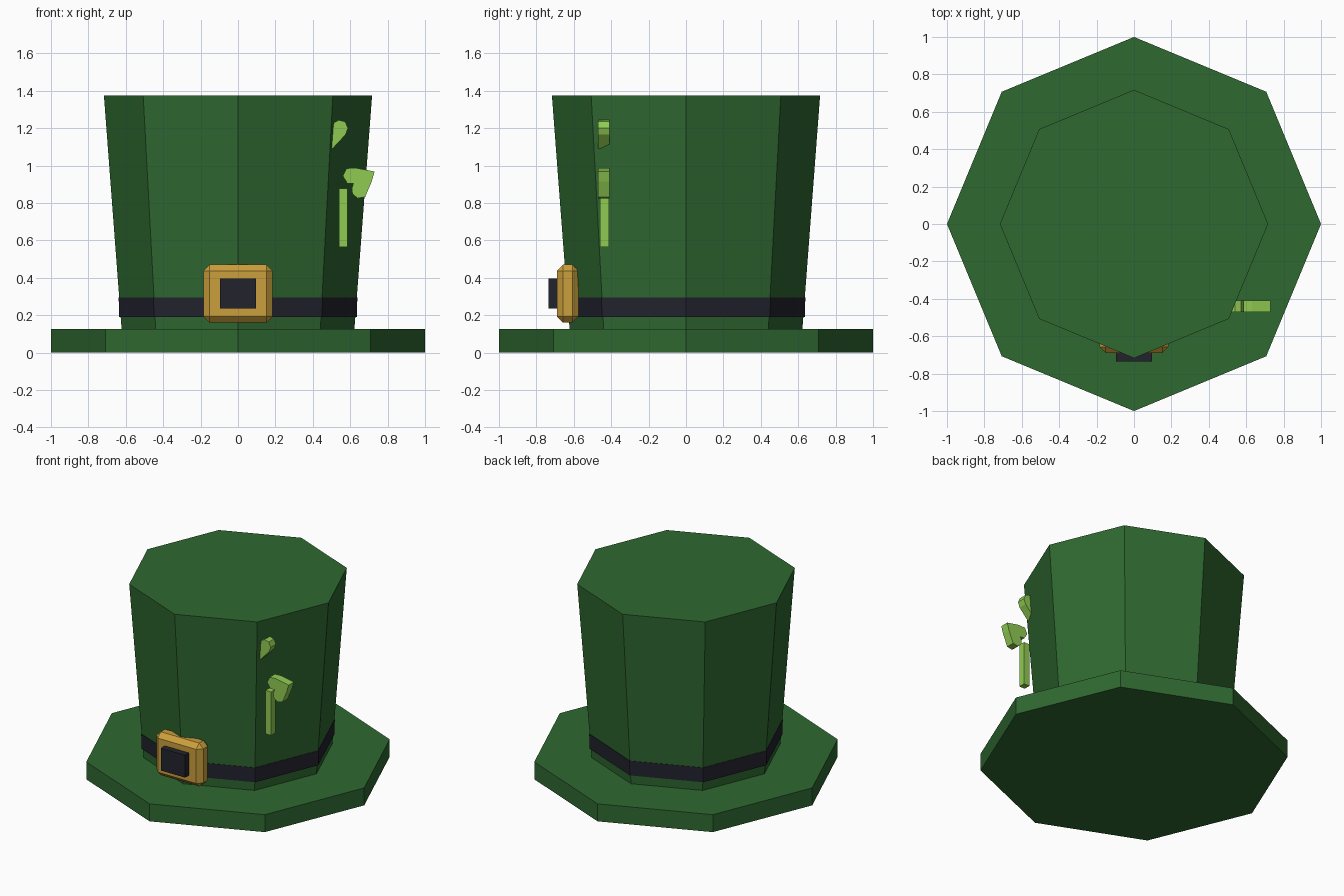
import bpy
import bmesh
from math import pi
from mathutils import Vector

cube = bpy.data.objects.get("Cube")
if cube:
    bpy.data.objects.remove(cube, do_unlink=True)


def material(name, rgb):
    m = bpy.data.materials.new(name)
    m.use_nodes = True
    m.diffuse_color = (*rgb, 1)
    m.node_tree.nodes["Principled BSDF"].inputs["Base Color"].default_value = (*rgb, 1)
    return m


GREEN = material("hat green", (0.028, 0.138, 0.030))
DARK = material("dark navy", (0.016, 0.016, 0.027))
GOLD = material("buckle gold", (0.60, 0.35, 0.045))
LEAF = material("clover green", (0.28, 0.60, 0.085))


def finish(bm, name, mat):
    bmesh.ops.recalc_face_normals(bm, faces=bm.faces)
    mesh = bpy.data.meshes.new(name)
    bm.to_mesh(mesh)
    bm.free()
    mesh.materials.append(mat)
    ob = bpy.data.objects.new(name, mesh)
    bpy.context.collection.objects.link(ob)
    return ob


def octagon(name, mat, r_low, r_high, z_low, z_high):
    """Eight-sided frustum with its corners on the axes."""
    bm = bmesh.new()
    rings = []
    for r, z in ((r_low, z_low), (r_high, z_high)):
        ring = bmesh.ops.create_circle(bm, segments=8, radius=r)["verts"]
        for v in ring:
            v.co.z = z
        rings.append(ring)
    for i in range(8):
        j = (i + 1) % 8
        bm.faces.new((rings[0][i], rings[0][j], rings[1][j], rings[1][i]))
    for ring in rings:
        bm.faces.new(ring)
    return finish(bm, name, mat)


def box(name, mat, low, high, bevel=0):
    bm = bmesh.new()
    bmesh.ops.create_cube(bm, size=1)
    low, high = Vector(low), Vector(high)
    for v in bm.verts:
        v.co = (low + high) / 2 + v.co * (high - low)
    if bevel:
        bmesh.ops.bevel(bm, geom=bm.edges[:], offset=bevel, segments=1,
                        affect='EDGES', profile=0.5)
    return finish(bm, name, mat)


def plate(name, mat, outline, y_front, y_back):
    """Extrude an x-z outline along y."""
    bm = bmesh.new()
    face = bm.faces.new([bm.verts.new((x, y_front, z)) for x, z in outline])
    new = bmesh.ops.extrude_face_region(bm, geom=[face])["geom"]
    for v in new:
        if isinstance(v, bmesh.types.BMVert):
            v.co.y = y_back
    return finish(bm, name, mat)


# Hat body
octagon("brim", GREEN, 1.0, 1.0, 0, 0.125)
octagon("crown", GREEN, 0.622, 0.717, 0.12, 1.375)
octagon("hat_band", DARK, 0.636, 0.638, 0.19, 0.295)

# Buckle
box("buckle", GOLD, (-0.185, -0.69, 0.16), (0.185, -0.575, 0.47), 0.033)
box("buckle_center", DARK, (-0.097, -0.735, 0.237), (0.095, -0.66, 0.397))

# Clover, partly sunk into the crown
box("clover_stem", LEAF, (0.54, -0.46, 0.565), (0.585, -0.413, 0.877))

lobe = [(0.0, 1.09), (0.07, 1.165), (0.083, 1.2), (0.068, 1.235),
        (0.035, 1.243), (0.01, 1.232)]
upper = [(0.505 + x, z) for x, z in lobe] + [(0.505, 1.2)]
upper += [(0.505 - x, z) for x, z in reversed(lobe[1:])]
plate("clover_leaf_upper", LEAF, upper, -0.47, -0.41)

side = [(0.73, 0.968), (0.715, 0.915), (0.68, 0.832), (0.64, 0.825),
        (0.612, 0.848), (0.608, 0.878), (0.618, 0.905), (0.585, 0.905),
        (0.56, 0.945), (0.58, 0.985), (0.632, 0.987)]
plate("clover_leaf_side", LEAF, side, -0.47, -0.41)
